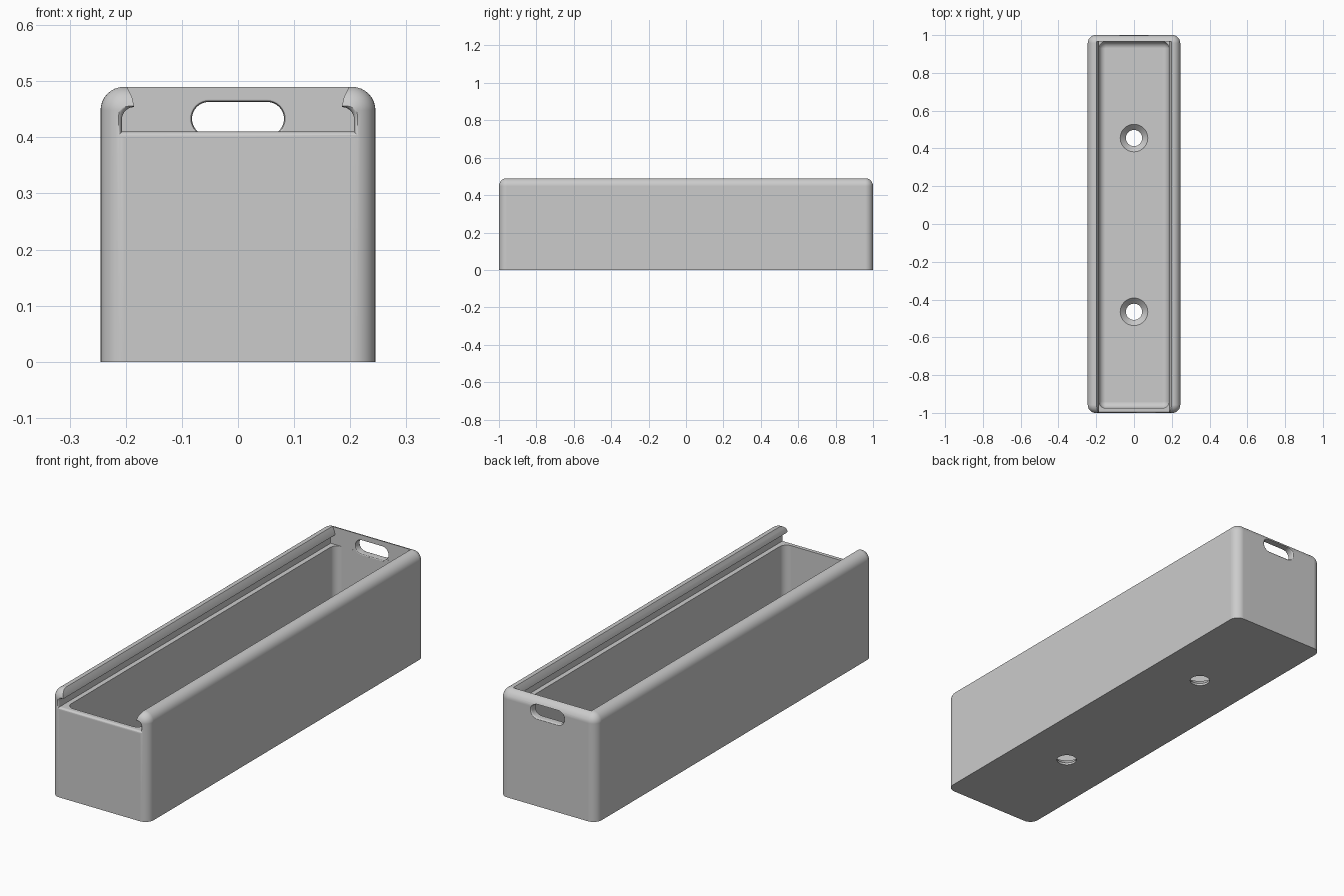
import bpy, bmesh
from math import sin, cos, pi, radians

if "Cube" in bpy.data.objects:
    bpy.data.objects.remove(bpy.data.objects["Cube"], do_unlink=True)

grey = bpy.data.materials.new("plain grey")
grey.use_nodes = True
grey.diffuse_color = (0.6, 0.6, 0.6, 1)
grey.node_tree.nodes["Principled BSDF"].inputs["Base Color"].default_value = (0.6, 0.6, 0.6, 1)

STEPS = 8  # segments per quarter round


def loft(name, rings):
    """Closed solid through a list of equal-length point rings."""
    bm = bmesh.new()
    rows = [[bm.verts.new(p) for p in ring] for ring in rings]
    for a, b in zip(rows, rows[1:]):
        for i in range(len(a)):
            j = (i + 1) % len(a)
            bm.faces.new((a[i], a[j], b[j], b[i]))
    bm.faces.new(rows[0])
    bm.faces.new(rows[-1])
    bmesh.ops.recalc_face_normals(bm, faces=bm.faces)
    mesh = bpy.data.meshes.new(name)
    bm.to_mesh(mesh)
    bm.free()
    mesh.materials.append(grey)
    obj = bpy.data.objects.new(name, mesh)
    bpy.context.collection.objects.link(obj)
    return obj


def rounded_ring(hx, hy, r, cy, z):
    pts = []
    for k, (sx, sy) in enumerate([(1, 1), (-1, 1), (-1, -1), (1, -1)]):
        for i in range(STEPS + 1):
            a = (k + i / STEPS) * pi / 2
            pts.append((sx * (hx - r) + r * cos(a), cy + sy * (hy - r) + r * sin(a), z))
    return pts


def rounded_block(name, hx, hy, cy, r, z_flat, z_round):
    """Block with round upright corners and one filleted end at z_round."""
    up = 1 if z_round > z_flat else -1
    rings = [rounded_ring(hx, hy, r, cy, z_flat)]
    for i in range(STEPS + 1):
        a = i / STEPS * pi / 2 * 0.98
        inset = r * (1 - cos(a))
        rings.append(rounded_ring(hx - inset, hy - inset, r - inset, cy,
                                  z_round - up * r * (1 - sin(a) / sin(pi * 0.49))))
    return loft(name, rings)


def slot_ring(y, d):
    """Lid channel section, grown by d where the mouth flares."""
    half = [(0.207 + d, 0.41 - d), (0.207 + d, 0.432 + d)]
    for i in range(1, 6):  # curved underside of the lip
        a = i / 6 * pi / 2
        half.append((0.185 + (0.022 + d) * cos(a), 0.432 + d + (0.022 - d * 0.6) * sin(a)))
    half += [(0.185, 0.454 + d * 0.3), (0.189, 0.472), (0.199, 0.492), (0.21, 0.55)]
    return [(x, y, z) for x, z in half] + [(-x, y, z) for x, z in reversed(half)]


def grip_ring(y, d):
    r = 0.03 + d
    pts = []
    for side in (0, 1):
        for i in range(2 * STEPS + 1):
            a = -pi / 2 + side * pi + i / (2 * STEPS) * pi
            pts.append(((1 - 2 * side) * 0.052 + r * cos(a), y, 0.433 + r * sin(a)))
    return pts


def circle(r, cy, z):
    return [(r * cos(2 * pi * i / 40), cy + r * sin(2 * pi * i / 40), z) for i in range(40)]


# outer body
body = rounded_block("sliding_lid_box", 0.245, 1.0, 0, 0.042, 0, 0.49)

# storage cavity with a filleted floor
cutters = [rounded_block("cavity_cutter", 0.185, 0.97, -0.005, 0.035, 0.42, 0.04)]

# lid channel, open at the front with a rounded mouth
mouth = [(-1.0 + 0.011 * (1 - cos(i / 6 * pi / 2)), 0.011 * (1 - sin(i / 6 * pi / 2)))
         for i in range(7)]
cutters.append(loft("channel_cutter", [slot_ring(-1.1, 0.011)]
                    + [slot_ring(y, d) for y, d in mouth] + [slot_ring(0.9652, 0)]))

# finger slot through the back wall, eased on both faces
cutters.append(loft("grip_cutter", [grip_ring(y, d) for y, d in (
    (0.94, 0.005), (0.9652, 0.005), (0.967, 0.002), (0.971, 0),
    (0.994, 0), (0.998, 0.002), (1.0, 0.005), (1.05, 0.005))]))

# countersunk screw holes
for cy in (-0.465, 0.455):
    cutters.append(loft("screw_hole_cutter", [
        circle(0.043, cy, -0.05), circle(0.043, cy, 0.01),
        circle(0.073, cy, 0.04), circle(0.073, cy, 0.06)]))

bpy.context.view_layer.objects.active = body
for cutter in cutters:
    mod = body.modifiers.new("cut", 'BOOLEAN')
    mod.operation = 'DIFFERENCE'
    mod.solver = 'EXACT'
    mod.object = cutter
    bpy.ops.object.modifier_apply(modifier=mod.name)
    bpy.data.objects.remove(cutter, do_unlink=True)

# smooth rounds, crisp edges, flat walls
bpy.ops.object.select_all(action='DESELECT')
body.select_set(True)
bpy.ops.object.shade_smooth_by_angle(angle=radians(32))
flat = body.modifiers.new("flat_walls", 'WEIGHTED_NORMAL')
flat.keep_sharp = True
